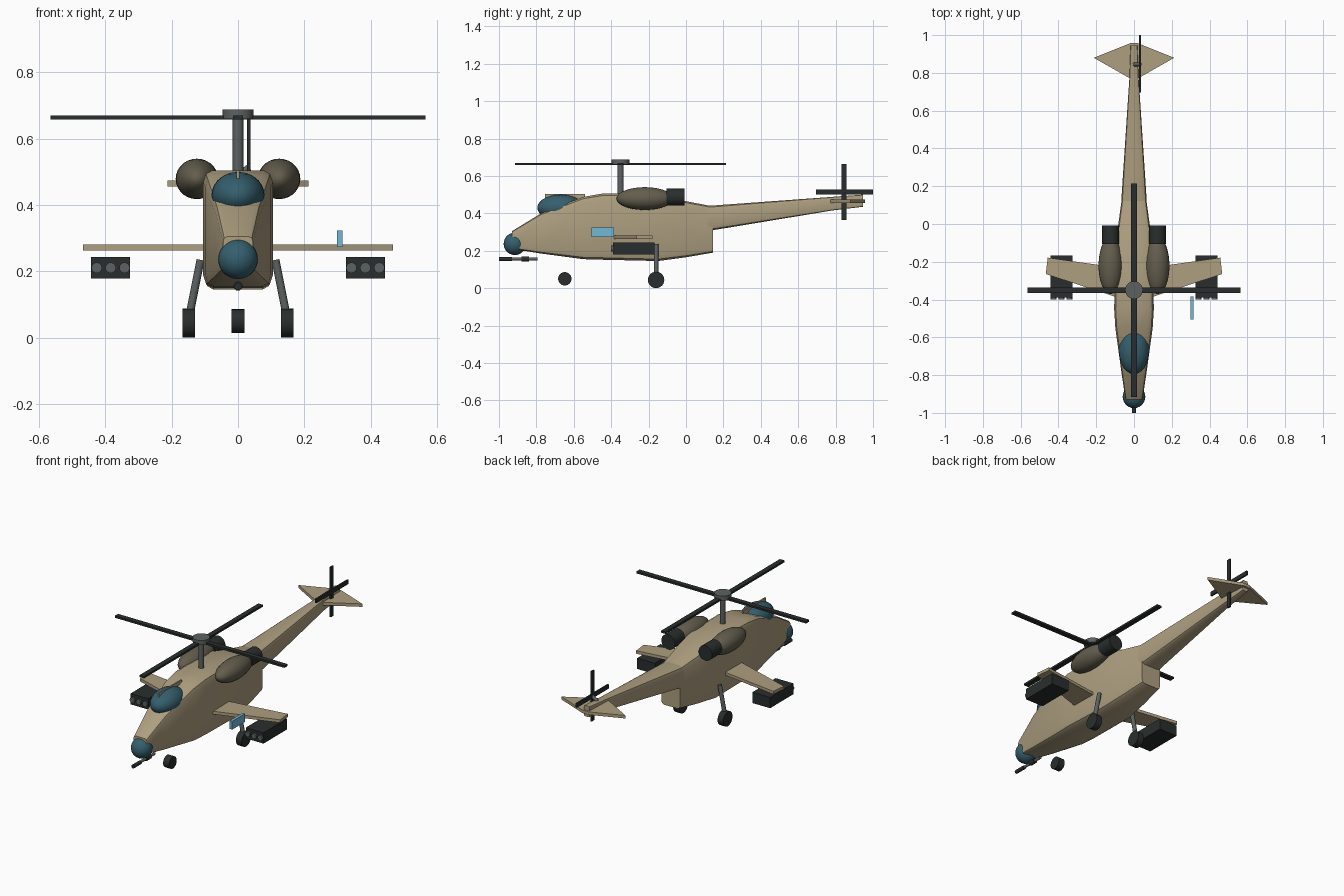
import bpy, bmesh
from math import pi, cos, sin
from mathutils import Vector

if "Cube" in bpy.data.objects:
    bpy.data.objects.remove(bpy.data.objects["Cube"])


def mat(name, col):
    m = bpy.data.materials.new(name)
    m.diffuse_color = (*col, 1)
    m.use_nodes = True
    m.node_tree.nodes["Principled BSDF"].inputs["Base Color"].default_value = m.diffuse_color
    return m


TAN = mat("tan_paint", (0.42, 0.345, 0.215))
DARK = mat("dark_metal", (0.022, 0.027, 0.026))
OLIVE = mat("olive_cowl", (0.125, 0.11, 0.075))
GLASS = mat("teal_glass", (0.035, 0.115, 0.155))
STEEL = mat("steel", (0.11, 0.12, 0.12))
BLUE = mat("light_blue", (0.17, 0.48, 0.68))


def smooth(o, angle=0.6):
    bpy.ops.object.select_all(action='DESELECT')
    o.select_set(True)
    bpy.context.view_layer.objects.active = o
    bpy.ops.object.shade_smooth_by_angle(angle=angle)


def from_bm(name, bm, m):
    bmesh.ops.recalc_face_normals(bm, faces=bm.faces)
    me = bpy.data.meshes.new(name)
    bm.to_mesh(me)
    bm.free()
    me.materials.append(m)
    o = bpy.data.objects.new(name, me)
    bpy.context.collection.objects.link(o)
    return o


def box(name, lo, hi, m):
    lo, hi = Vector(lo), Vector(hi)
    bm = bmesh.new()
    bmesh.ops.create_cube(bm, size=1)
    for v in bm.verts:
        v.co = (lo + hi) / 2 + Vector(a * b for a, b in zip(v.co, hi - lo))
    return from_bm(name, bm, m)


def rod(name, a, b, r, m, n=20):
    a, b = Vector(a), Vector(b)
    bpy.ops.mesh.primitive_cylinder_add(vertices=n, radius=r, depth=(b - a).length, location=(a + b) / 2)
    o = bpy.context.object
    o.rotation_euler = (b - a).to_track_quat('Z', 'Y').to_euler()
    o.name = name
    o.data.materials.append(m)
    smooth(o)
    return o


def ball(name, c, r, m, seg=24, rings=14):
    bpy.ops.mesh.primitive_uv_sphere_add(segments=seg, ring_count=rings, radius=1, location=c)
    o = bpy.context.object
    o.scale = r
    o.name = name
    o.data.materials.append(m)
    smooth(o)
    return o


def plate(name, pts, z0, z1, m):
    bm = bmesh.new()
    lo = [bm.verts.new((x, y, z0)) for x, y in pts]
    f = bm.faces.new(lo)
    up = bmesh.ops.extrude_face_region(bm, geom=[f])
    for v in up["geom"]:
        if isinstance(v, bmesh.types.BMVert):
            v.co.z = z1
    return from_bm(name, bm, m)


def loft(name, sections, m, corner):
    # each section: y, half width, z bottom, z top -> rounded rectangle ring
    bm = bmesh.new()
    rings = []
    for y, w, z0, z1 in sections:
        rx, rz = w * corner, min((z1 - z0) * 0.2, w * corner * 1.3)
        ring = []
        for k, (sx, zc) in enumerate([(1, z1 - rz), (-1, z1 - rz), (-1, z0 + rz), (1, z0 + rz)]):
            for j in range(3):
                t = (k + j / 2) * pi / 2
                ring.append(bm.verts.new((sx * (w - rx) + rx * cos(t), y, zc + rz * sin(t))))
        rings.append(ring)
    n = len(rings[0])
    for a, b in zip(rings, rings[1:]):
        for i in range(n):
            bm.faces.new((a[i], a[(i + 1) % n], b[(i + 1) % n], b[i]))
    bm.faces.new(rings[0])
    bm.faces.new(rings[-1])
    o = from_bm(name, bm, m)
    smooth(o, 0.5)
    return o


# Fuselage and tail boom
loft("fuselage", [(-0.93, 0.045, 0.21, 0.305), (-0.775, 0.068, 0.185, 0.4),
                  (-0.55, 0.099, 0.155, 0.488), (-0.45, 0.105, 0.152, 0.505),
                  (-0.15, 0.1, 0.145, 0.505), (0.0, 0.083, 0.165, 0.465),
                  (0.145, 0.063, 0.19, 0.437)], TAN, 0.27)
loft("tail_boom", [(0.07, 0.069, 0.3, 0.44), (0.145, 0.066, 0.31, 0.442),
                   (0.78, 0.024, 0.415, 0.488), (0.945, 0.018, 0.435, 0.5)], TAN, 0.3)
plate("tail_stabilizer", [(-0.213, 0.88), (-0.02, 0.77), (0.02, 0.77), (0.213, 0.88),
                          (0.02, 0.957), (-0.02, 0.957)], 0.456, 0.474, TAN)

# Canopy, frame rib, nose sensor and gun
ball("canopy", (0, -0.67, 0.43), (0.08, 0.125, 0.07), GLASS)
box("canopy_rib", (-0.004, -0.755, 0.44), (0.004, -0.54, 0.504), TAN)
ball("nose_sensor", (0, -0.915, 0.237), (0.06, 0.06, 0.06), GLASS)
rod("gun_barrel", (0, -1.0, 0.155), (0, -0.93, 0.155), 0.011, DARK)
rod("gun_shaft", (0, -0.94, 0.156), (0, -0.795, 0.156), 0.008, STEEL)
rod("gun_collar", (0, -0.88, 0.156), (0, -0.84, 0.156), 0.014, DARK)

# Main rotor
rod("rotor_mast", (0, -0.35, 0.49), (0, -0.35, 0.67), 0.016, STEEL)
rod("rotor_hub", (0, -0.35, 0.66), (0, -0.35, 0.688), 0.047, STEEL, 28)
box("main_blade_pair_cross", (-0.565, -0.365, 0.658), (0.565, -0.335, 0.67), DARK)
box("main_blade_pair_long", (-0.015, -0.915, 0.658), (0.015, 0.215, 0.67), DARK)

# Tail rotor
box("tail_blade_pair_upright", (0.027, 0.832, 0.365), (0.037, 0.858, 0.665), DARK)
box("tail_blade_pair_level", (0.027, 0.695, 0.502), (0.037, 1.0, 0.527), DARK)
rod("tail_rotor_shaft", (0, 0.845, 0.49), (0.034, 0.845, 0.514), 0.01, STEEL)

# Paired parts: engines, wings, launcher pods, main gear
for s, side in ((-1, "left"), (1, "right")):
    ball(side + "_engine", (s * 0.124, -0.22, 0.479), (0.064, 0.152, 0.061), OLIVE)
    rod(side + "_exhaust", (s * 0.124, -0.105, 0.487), (s * 0.124, -0.007, 0.487), 0.045, DARK, 24)
    plate(side + "_wing", [(s * 0.06, -0.4), (s * 0.13, -0.375), (s * 0.467, -0.265),
                           (s * 0.457, -0.178), (s * 0.06, -0.235)], 0.263, 0.281, TAN)
    box(side + "_pod", (s * 0.384 - 0.059, -0.39, 0.179), (s * 0.384 + 0.059, -0.168, 0.244), DARK)
    for i in (-1, 0, 1):
        x = s * 0.384 + i * 0.042
        rod(side + "_pod_tube", (x, -0.4, 0.211), (x, -0.36, 0.211), 0.016, STEEL, 16)
    rod(side + "_gear_strut", (s * 0.113, -0.16, 0.235), (s * 0.148, -0.16, 0.06), 0.012, STEEL)
    rod(side + "_wheel", (s * 0.129, -0.16, 0.044), (s * 0.167, -0.16, 0.044), 0.044, DARK, 24)

# Nose wheel and wing sensor panel
rod("nose_wheel", (-0.02, -0.648, 0.05), (0.02, -0.648, 0.05), 0.036, DARK, 24)
box("blue_panel", (0.298, -0.505, 0.273), (0.315, -0.385, 0.323), BLUE)
